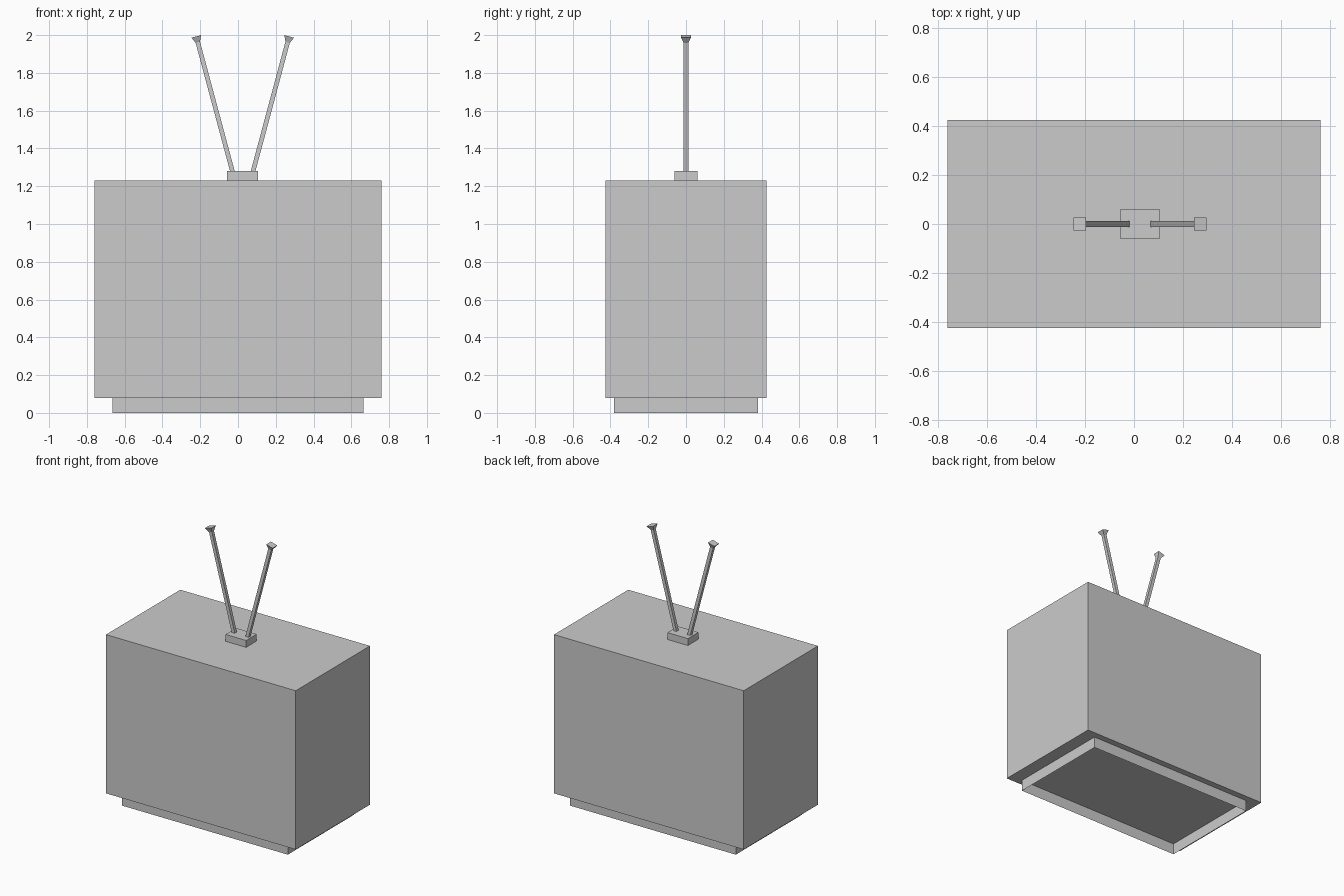
import bpy
import bmesh
from math import radians
from mathutils import Matrix, Vector

cube = bpy.data.objects.get("Cube")
if cube:
    bpy.data.objects.remove(cube, do_unlink=True)

# Single plain grey for every part
GREY = (0.6, 0.6, 0.6, 1.0)
grey = bpy.data.materials.new("plain_grey")
grey.use_nodes = True
grey.diffuse_color = GREY
grey.node_tree.nodes["Principled BSDF"].inputs["Base Color"].default_value = GREY


def finish(name, bm):
    mesh = bpy.data.meshes.new(name)
    bm.to_mesh(mesh)
    bm.free()
    mesh.materials.append(grey)
    obj = bpy.data.objects.new(name, mesh)
    bpy.context.collection.objects.link(obj)
    return obj


def box(name, low, high, open_bottom=False):
    low, high = Vector(low), Vector(high)
    bm = bmesh.new()
    place = Matrix.Translation((low + high) / 2) @ Matrix.Diagonal((*(high - low), 1))
    bmesh.ops.create_cube(bm, size=1, matrix=place)
    if open_bottom:
        bm.normal_update()
        under = [f for f in bm.faces if f.normal.z < -0.5]
        bmesh.ops.delete(bm, geom=under, context="FACES_ONLY")
    return finish(name, bm)


def tapered_bar(name, bottom_width, top_width, z_low, z_high, matrix):
    # Square bar in local space, then tilted into place
    bm = bmesh.new()
    bmesh.ops.create_cube(bm, size=1)
    for v in bm.verts:
        top = v.co.z > 0
        width = top_width if top else bottom_width
        v.co = (v.co.x * width, v.co.y * width, z_high if top else z_low)
    bm.transform(matrix)
    return finish(name, bm)


# Cabinet and its hollow plinth
box("cabinet", (-0.76, -0.425, 0.08), (0.76, 0.425, 1.23))
box("plinth", (-0.665, -0.38, 0), (0.665, 0.38, 0.08), open_bottom=True)

# Aerial block sits slightly off centre
AERIAL_X = 0.025
box("aerial_block", (AERIAL_X - 0.082, -0.06, 1.23), (AERIAL_X + 0.082, 0.06, 1.28))

# Two leaning rods with flared square tips, origin at the tip
for side, sign in (("left", 1), ("right", -1)):
    lean = (Matrix.Translation((AERIAL_X + sign * 0.246, 0, 1.993))
            @ Matrix.Rotation(sign * radians(15), 4, "Y"))
    tapered_bar(side + "_aerial_rod", 0.024, 0.024, -0.745, -0.03, lean)
    tapered_bar(side + "_aerial_tip", 0.024, 0.053, -0.032, 0, lean)
